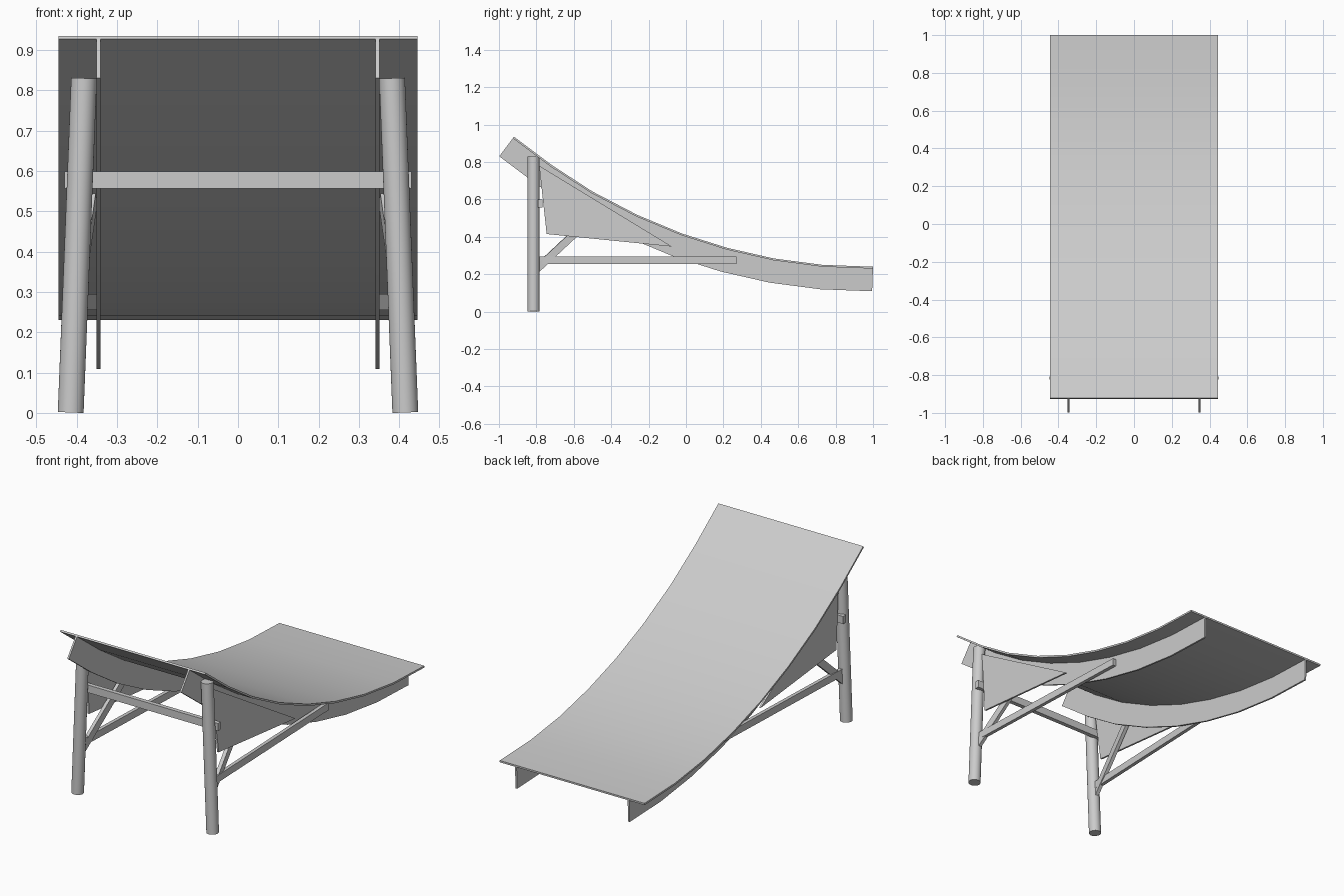
import bpy, bmesh
from mathutils import Vector, Matrix

if "Cube" in bpy.data.objects:
    bpy.data.objects.remove(bpy.data.objects["Cube"])

# Side profile of the seat's top surface (y, z)
PROFILE = [(-0.92, 0.935), (-0.72, 0.785), (-0.50, 0.642), (-0.26, 0.517), (-0.02, 0.417),
           (0.22, 0.341), (0.47, 0.284), (0.73, 0.250), (1.0, 0.240)]


def finish(name, bm, mirror=False, smooth=False):
    bmesh.ops.recalc_face_normals(bm, faces=bm.faces)
    me = bpy.data.meshes.new(name)
    bm.to_mesh(me)
    bm.free()
    ob = bpy.data.objects.new(name, me)
    bpy.context.collection.objects.link(ob)
    if mirror:
        ob.modifiers.new("mirror", 'MIRROR')
    if smooth:
        bpy.ops.object.select_all(action='DESELECT')
        bpy.context.view_layer.objects.active = ob
        ob.select_set(True)
        bpy.ops.object.shade_smooth_by_angle(angle=0.6)
    return ob


def offset(d):
    """Profile shifted downwards along its normals by d."""
    pts = [Vector(p) for p in PROFILE]
    out = []
    for i, p in enumerate(pts):
        t = (pts[min(i + 1, len(pts) - 1)] - pts[max(i - 1, 0)]).normalized()
        out.append(p + Vector((t.y, -t.x)) * d)
    return out


def strip(name, d0, d1, x0, x1, mirror=False):
    """Curved board between two offsets of the profile."""
    bm = bmesh.new()
    rings = []
    for a, b in zip(offset(d0), offset(d1)):
        rings.append([bm.verts.new((x, *p)) for x, p in ((x0, a), (x1, a), (x1, b), (x0, b))])
    for r, s in zip(rings, rings[1:]):
        for k in range(4):
            bm.faces.new((r[k], r[(k + 1) % 4], s[(k + 1) % 4], s[k]))
    bm.faces.new(rings[0])
    bm.faces.new(rings[-1])
    return finish(name, bm, mirror, True)


def bar(name, a, b, thick, height, mirror=False):
    """Rectangular bar from a to b."""
    a, b = Vector(a), Vector(b)
    d = (b - a).normalized()
    side = d.cross(Vector((0, 0, 1))).normalized()
    up = side.cross(d)
    m = Matrix((side * thick, d * (b - a).length, up * height)).transposed().to_4x4()
    bm = bmesh.new()
    bmesh.ops.create_cube(bm, size=1, matrix=Matrix.Translation((a + b) / 2) @ m)
    return finish(name, bm, mirror)


# Curved seat sheet and the two side rails under it
strip("seat", 0, 0.01, -0.445, 0.445)
strip("side_rail", 0.01, 0.131, 0.341, 0.351, True)

# Leaning round legs
foot, top = Vector((0.415, -0.815, 0.001)), Vector((0.382, -0.815, 0.83))
axis = top - foot
bm = bmesh.new()
bmesh.ops.create_cone(bm, cap_ends=True, segments=32, radius1=0.032, radius2=0.032,
                      depth=axis.length,
                      matrix=Matrix.Translation((foot + top) / 2) @ axis.to_track_quat('Z', 'Y').to_matrix().to_4x4())
finish("leg", bm, True, True)

# Triangular side panels leaning with the legs
bm = bmesh.new()
tri = [(-0.785, 0.78), (-0.075, 0.348), (-0.745, 0.415)]
rows = [[bm.verts.new((0.415 - 0.04 * z + dx, y, z)) for y, z in tri] for dx in (-0.005, 0.005)]
for r in rows:
    bm.faces.new(r)
for k in range(3):
    j = (k + 1) % 3
    bm.faces.new((rows[0][k], rows[0][j], rows[1][j], rows[1][k]))
finish("side_panel", bm, True)

# Cross bar, long stretchers and diagonal braces
bar("cross_bar", (-0.43, -0.778, 0.578), (0.43, -0.778, 0.578), 0.024, 0.042)
bar("stretcher", (0.402, -0.80, 0.275), (0.361, 0.27, 0.275), 0.02, 0.04, True)
bar("brace", (0.405, -0.80, 0.226), (0.361, -0.475, 0.53), 0.02, 0.04, True)
